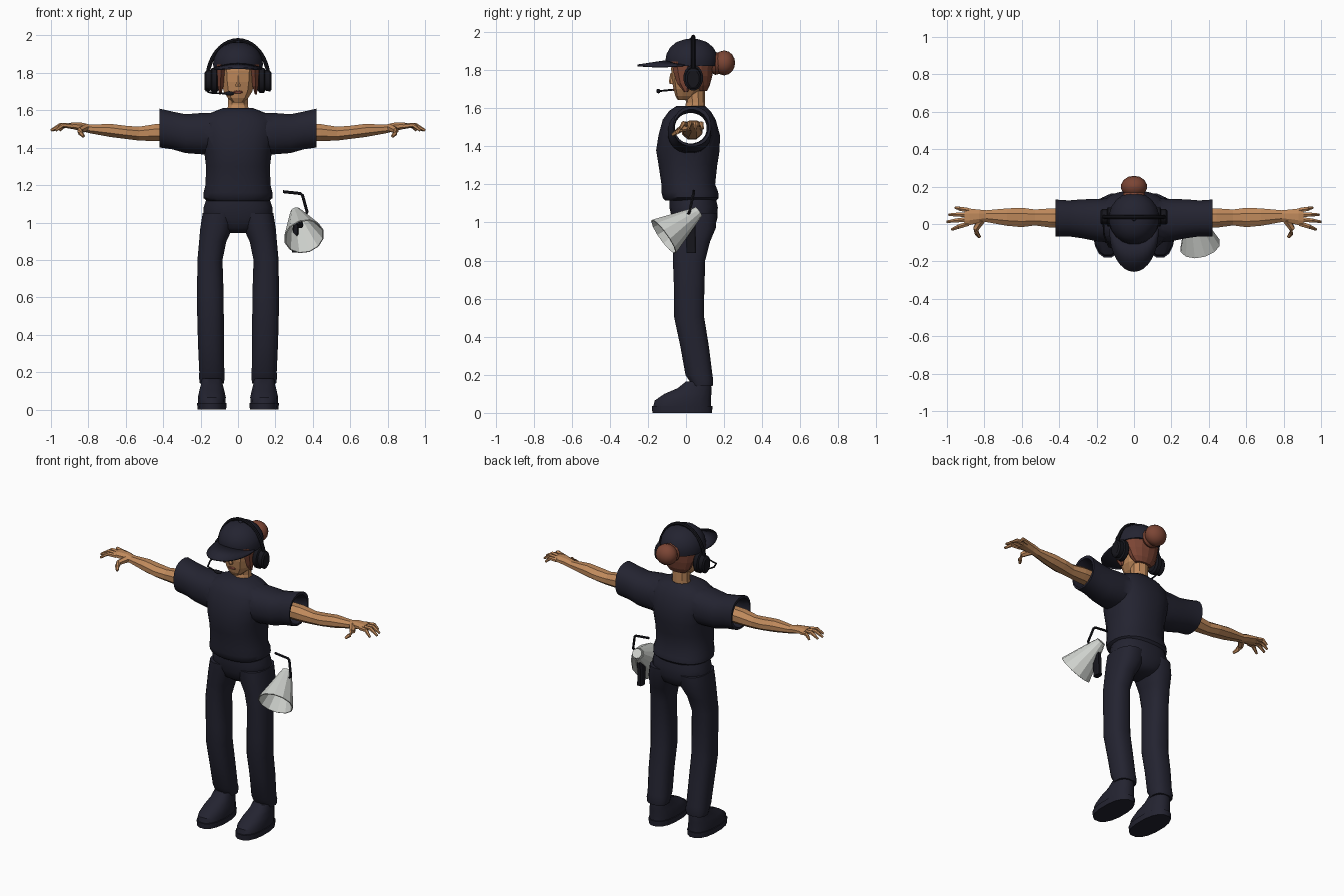
import bpy, bmesh, math
from mathutils import Vector

if "Cube" in bpy.data.objects:
    bpy.data.objects.remove(bpy.data.objects["Cube"])


def material(name, r, g, b):
    m = bpy.data.materials.new(name)
    m.use_nodes = True
    m.diffuse_color = (r, g, b, 1)
    m.node_tree.nodes["Principled BSDF"].inputs["Base Color"].default_value = (r, g, b, 1)
    return m


NAVY = material("navy cloth", .017, .017, .030)
BLACK = material("black plastic", .008, .008, .012)
SKIN = material("skin", .52, .25, .105)
HAIR = material("auburn hair", .20, .06, .035)
LIPS = material("lips", .32, .09, .06)
GREY = material("light grey", .62, .64, .61)


def finish(name, rings, mat, start=True, end=True, smooth=40):
    """Skin a list of point rings into a mesh object."""
    bm = bmesh.new()
    vs = [[bm.verts.new(p) for p in ring] for ring in rings]
    for a, b in zip(vs, vs[1:]):
        for i in range(len(a)):
            j = (i + 1) % len(a)
            bm.faces.new((a[i], a[j], b[j], b[i]))
    if start:
        bm.faces.new(vs[0])
    if end:
        bm.faces.new(vs[-1])
    bmesh.ops.recalc_face_normals(bm, faces=bm.faces)
    me = bpy.data.meshes.new(name)
    bm.to_mesh(me)
    bm.free()
    me.materials.append(mat)
    ob = bpy.data.objects.new(name, me)
    bpy.context.collection.objects.link(ob)
    if smooth:
        activate(ob)
        bpy.ops.object.shade_smooth_by_angle(angle=math.radians(smooth))
    return ob


def activate(ob):
    bpy.ops.object.select_all(action='DESELECT')
    ob.select_set(True)
    bpy.context.view_layer.objects.active = ob


def loft(name, rings, mat, axis='Z', n=16, side=1, e=1.0, **kw):
    """Rings are (position on axis, centre a, centre b, radius a, radius b)."""
    out = []
    for t, a, b, ra, rb in rings:
        ring = []
        for i in range(n):
            ang = 2 * math.pi * (i + .5) / n
            c, s = math.cos(ang), math.sin(ang)
            u = a + ra * math.copysign(abs(c) ** e, c)
            v = b + rb * math.copysign(abs(s) ** e, s)
            x, y, z = {'Z': (u, v, t), 'X': (t, u, v), 'Y': (u, t, v)}[axis]
            ring.append((x * side, y, z))
        out.append(ring)
    return finish(name, out, mat, **kw)


def tube(name, pts, radii, mat, n=8, side=1, **kw):
    """Round section swept along a path."""
    pts = [Vector((p[0] * side, p[1], p[2])) for p in pts]
    out = []
    for i, p in enumerate(pts):
        d = (pts[min(i + 1, len(pts) - 1)] - pts[max(i - 1, 0)]).normalized()
        ref = Vector((0, 1, 0)) if abs(d.y) < .8 else Vector((1, 0, 0))
        u = d.cross(ref).normalized()
        v = d.cross(u)
        out.append([p + radii[i] * (u * math.cos(k * 2 * math.pi / n) + v * math.sin(k * 2 * math.pi / n))
                    for k in range(n)])
    return finish(name, out, mat, **kw)


def ball(name, centre, size, mat, n=14):
    steps = [math.pi * (k + .15) / 8.3 for k in range(9)]
    return loft(name, [(centre[2] - size[2] * math.cos(t), centre[0], centre[1],
                        size[0] * math.sin(t), size[1] * math.sin(t)) for t in steps], mat, n=n, smooth=50)


def modify(ob, kind, **props):
    m = ob.modifiers.new(kind.title(), kind)
    for k, v in props.items():
        setattr(m, k, v)
    activate(ob)
    bpy.ops.object.modifier_apply(modifier=m.name)


def mirrored(rings):
    return [(-r[0],) + r[1:] for r in reversed(rings)] + rings


# Shirt: body and sleeves joined, with an open channel through both arms
shirt = loft("shirt", [(1.115, 0, .025, .165, .135), (1.13, 0, .025, .185, .148), (1.16, 0, .02, .185, .15),
                       (1.2, 0, .012, .175, .142), (1.3, 0, .01, .172, .155), (1.38, 0, .01, .182, .168),
                       (1.46, 0, .017, .2, .162), (1.54, 0, .017, .2, .14), (1.585, 0, .02, .15, .11),
                       (1.612, 0, .025, .08, .075)], NAVY, n=24, e=.85)
sleeves = loft("sleeves", mirrored([(.1, .02, 1.477, .12, .11), (.19, .02, 1.475, .115, .112),
                                    (.28, .028, 1.475, .105, .105), (.35, .03, 1.492, .097, .102),
                                    (.42, .032, 1.505, .1, .105)]), NAVY, axis='X', n=20, e=.9)
channel = loft("sleeve_channel", mirrored([(.3, .025, 1.495, .088, .08), (.36, .025, 1.495, .085, .082),
                                           (.44, .03, 1.505, .092, .094)]), NAVY, axis='X', n=20)
modify(shirt, 'BOOLEAN', object=sleeves, operation='UNION', solver='EXACT')
modify(shirt, 'BOOLEAN', object=channel, operation='DIFFERENCE', solver='EXACT')
for helper in (sleeves, channel):
    bpy.data.objects.remove(helper)
activate(shirt)
bpy.ops.object.shade_smooth_by_angle(angle=math.radians(40))

# Trousers seat
loft("trousers_seat", [(.945, 0, .045, .05, .07), (.97, 0, .045, .13, .105), (1.02, 0, .045, .185, .12),
                       (1.08, 0, .04, .185, .128), (1.14, 0, .035, .165, .12)], NAVY, n=24, e=.85)

for side, word in ((1, "left"), (-1, "right")):
    # Legs and shoes
    loft(word + "_trouser_leg", [(.14, .14, .085, .065, .056), (.17, .14, .08, .07, .064),
                                 (.2, .14, .068, .068, .072), (.35, .145, .045, .07, .076),
                                 (.5, .147, .017, .072, .08), (.62, .148, .017, .072, .08),
                                 (.8, .15, .016, .068, .086), (.9, .135, .028, .074, .1),
                                 (.97, .115, .04, .088, .118), (1.05, .1, .042, .09, .122)],
         NAVY, side=side, e=.8)
    loft(word + "_shoe", [(.03, .14, -.02, .074, .155), (.065, .14, -.017, .076, .15),
                          (.1, .14, .01, .068, .125), (.13, .14, .045, .06, .09),
                          (.165, .14, .065, .055, .066)], NAVY, side=side, e=.85)
    loft(word + "_shoe_sole", [(0, .14, -.02, .078, .159), (.035, .14, -.02, .08, .162)],
         NAVY, side=side, e=.85)

    # Arms and hands
    loft(word + "_arm", [(.35, .03, 1.482, .055, .05), (.44, .032, 1.481, .056, .049),
                         (.53, .035, 1.475, .046, .04), (.6, .035, 1.482, .056, .038),
                         (.68, .037, 1.492, .05, .038), (.79, .042, 1.5, .034, .025),
                         (.83, .042, 1.51, .038, .025), (.88, .038, 1.517, .048, .02),
                         (.905, .037, 1.517, .046, .015)], SKIN, axis='X', n=8, side=side, smooth=0)
    for k, (tip, y_end) in enumerate(((.975, -.03), (1, .012), (.99, .05), (.955, .088))):
        y = .002 + .024 * k
        tube(f"{word}_finger_{k + 1}", [(.885, y, 1.515), (.5 * (tip + .9), (y + y_end) / 2, 1.52), (tip, y_end, 1.492)],
             (.014, .0125, .007), SKIN, n=6, side=side, smooth=0)
    tube(word + "_thumb", [(.815, .022, 1.505), (.845, -.025, 1.492), (.84, -.05, 1.475), (.825, -.07, 1.46)],
         (.022, .017, .013, .008), SKIN, n=6, side=side, smooth=0)

    # Headset cup and hair lock in front of the ear
    loft(word + "_ear_cup", [(.105, .038, 1.76, .04, .055), (.115, .038, 1.76, .052, .068),
                             (.14, .038, 1.76, .052, .068), (.145, .038, 1.76, .042, .056),
                             (.172, .038, 1.755, .042, .056), (.18, .038, 1.755, .032, .044)],
         BLACK, axis='X', side=side, smooth=30)
    loft(word + "_hair_lock", [(1.685, .095, .0, .006, .01), (1.73, .093, -.012, .018, .035),
                               (1.79, .092, -.018, .022, .048), (1.845, .09, -.02, .026, .055)],
         HAIR, n=6, side=side, smooth=0)

# Neck, head and face
loft("neck", [(1.585, 0, .045, .062, .055), (1.63, 0, .05, .056, .05), (1.7, 0, .045, .056, .055)],
     SKIN, n=10, smooth=0)
loft("head", [(1.642, 0, -.005, .03, .038), (1.665, 0, .002, .056, .058), (1.7, 0, .015, .08, .08),
              (1.75, 0, .025, .09, .1), (1.81, 0, .027, .095, .105), (1.87, 0, .03, .095, .1)],
     SKIN, n=10, e=.85, smooth=0)
loft("nose", [(1.728, 0, -.072, .014, .014), (1.74, 0, -.073, .014, .017), (1.785, 0, -.07, .007, .012)],
     SKIN, n=6, smooth=0)
loft("mouth", [(-.071, 0, 1.697, .02, .005), (-.062, 0, 1.697, .026, .009)], LIPS, axis='Y', n=8, smooth=0)

# Hair and bun
loft("hair", [(1.69, 0, .085, .06, .025), (1.72, 0, .08, .088, .045), (1.77, 0, .07, .108, .068),
              (1.83, 0, .06, .12, .088), (1.86, 0, .05, .12, .09)], HAIR, n=14, smooth=0)
ball("hair_bun", (0, .2, 1.838), (.07, .058, .065), HAIR)
loft("bun_band", [(.135, 0, 1.835, .05, .05), (.155, 0, 1.835, .062, .06), (.175, 0, 1.835, .055, .055)],
     HAIR, axis='Y', n=14)

# Cap
loft("cap_crown", [(1.822, 0, .03, .132, .135), (1.85, 0, .03, .135, .14), (1.885, 0, .03, .128, .134),
                   (1.92, 0, .03, .108, .114), (1.948, 0, .03, .075, .08), (1.963, 0, .03, .03, .032)],
     NAVY, n=20, smooth=50)
ball("cap_button", (0, .03, 1.963), (.014, .014, .009), NAVY, n=8)
steps = [math.pi * k / 16 for k in range(17)]
outer = [(.13 * math.cos(t), -.035 - .22 * math.sin(t), 1.845 - .022 * math.cos(t) ** 2 - .02 * math.sin(t))
         for t in steps]
inner = [(.12 * math.cos(t), .02 - .11 * math.sin(t), 1.85 - .022 * math.cos(t) ** 2) for t in steps]
brim = finish("cap_brim", [outer + outer[-2:0:-1], inner + inner[-2:0:-1]], NAVY, start=False, end=False)
bm = bmesh.new()
bm.from_mesh(brim.data)
bmesh.ops.remove_doubles(bm, verts=bm.verts, dist=.0005)
seen = set()
for f in list(bm.faces):
    key = frozenset(tuple(round(c, 4) for c in v.co) for v in f.verts)
    if key in seen:
        bm.faces.remove(f)
    seen.add(key)
bmesh.ops.recalc_face_normals(bm, faces=bm.faces)
bm.to_mesh(brim.data)
bm.free()
modify(brim, 'SOLIDIFY', thickness=.009, offset=0)

# Headset band and microphone
arc = [math.pi * k / 20 for k in range(21)]
tube("headset_band", [(.165 * math.cos(t), .038, 1.755 + .22 * math.sin(t)) for t in arc],
     [.011] * len(arc), BLACK)
tube("microphone_boom", [(-.165, .02, 1.715), (-.16, -.06, 1.698), (-.135, -.12, 1.692), (-.06, -.145, 1.69)],
     [.005] * 4, BLACK, n=6)
ball("microphone", (-.045, -.145, 1.69), (.028, .012, .012), BLACK, n=8)

# Megaphone with rear cap, pistol grip and carrying bar
narrow, wide = Vector((.313, .05, 1.045)), Vector((.354, -.118, .925))
horn = tube("megaphone_horn", [narrow, wide], (.034, .107), GREY, n=12, start=False, end=False, smooth=0)
modify(horn, 'SOLIDIFY', thickness=.006, offset=0)
axis = (wide - narrow).normalized()
tube("megaphone_rear", [narrow - axis * .02, narrow + axis * .015], (.03, .037), GREY, n=12, smooth=0)
loft("megaphone_grip", [(.84, .305, .028, .018, .026), (.94, .305, .024, .018, .028),
                        (1.03, .315, .03, .014, .022)], BLACK, n=8, e=.5, smooth=0)
tube("megaphone_driver", [narrow + axis * .03, narrow + axis * .11], (.02, .016), BLACK, n=8, smooth=0)
tube("megaphone_carry_bar", [(.24, .04, 1.165), (.335, .04, 1.155), (.345, .038, 1.145), (.37, .018, 1.055),
                             (.345, .005, 1.03)], [.008] * 5, BLACK, n=6)
